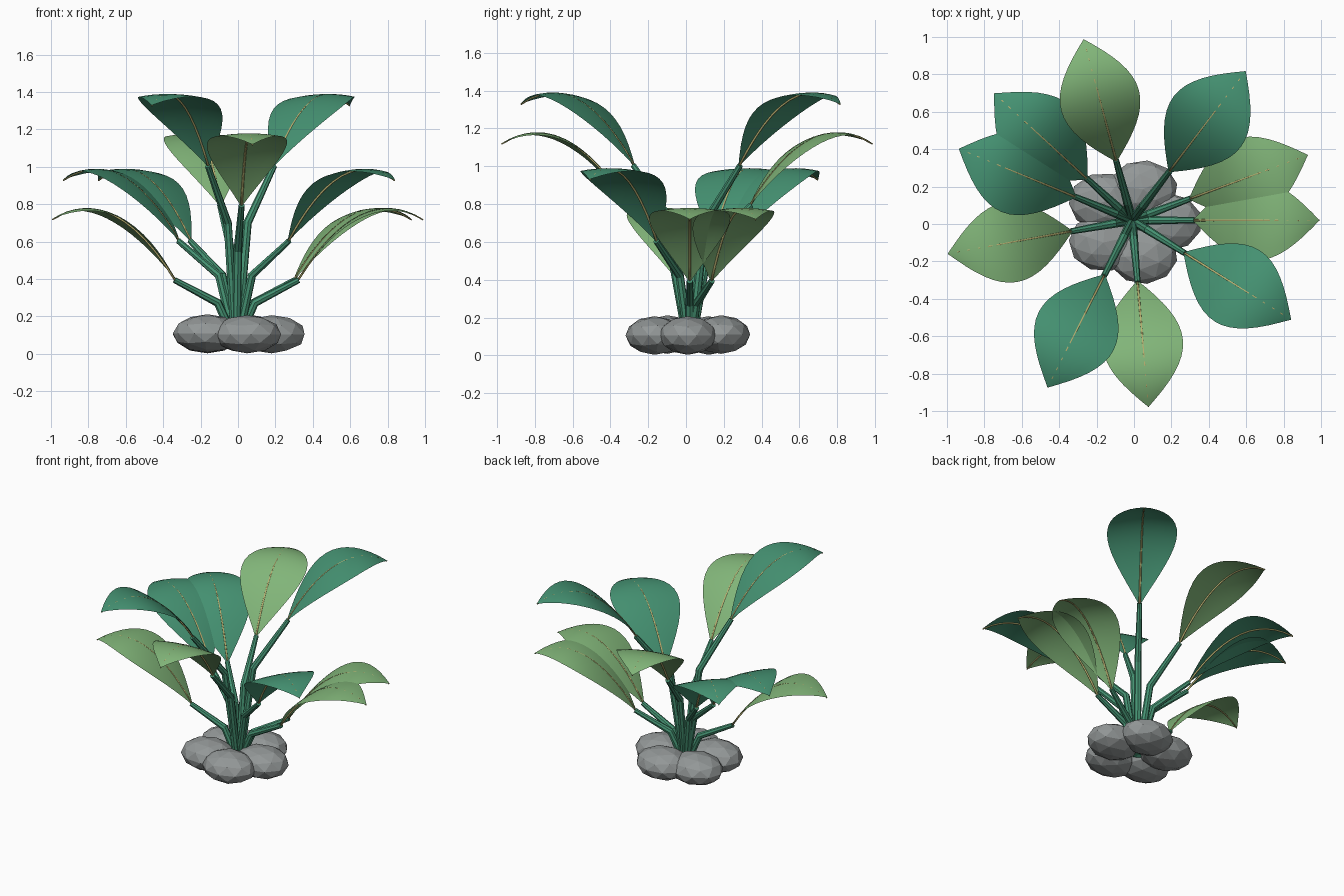
import bpy, bmesh, math
from mathutils import Vector, Matrix

if "Cube" in bpy.data.objects:
    bpy.data.objects.remove(bpy.data.objects["Cube"])

CX, CY = -0.01, 0.02      # point where all the stems meet


def material(name, rgb):
    m = bpy.data.materials.new(name)
    m.diffuse_color = (*rgb, 1)
    m.use_nodes = True
    m.node_tree.nodes["Principled BSDF"].inputs["Base Color"].default_value = m.diffuse_color
    return m


DARK = material("dark_green", (0.06, 0.29, 0.17))
LIGHT = material("light_green", (0.22, 0.46, 0.19))
RIB = material("rib_yellow", (0.50, 0.45, 0.17))
STONE = material("stone_grey", (0.29, 0.31, 0.31))


def add_object(name, bm, mat, smooth):
    me = bpy.data.meshes.new(name)
    bm.to_mesh(me)
    bm.free()
    for p in me.polygons:
        p.use_smooth = smooth
    me.materials.append(mat)
    ob = bpy.data.objects.new(name, me)
    bpy.context.collection.objects.link(ob)
    return ob


def place(bm, angle):
    m = Matrix.Translation((CX, CY, 0)) @ Matrix.Rotation(math.radians(angle), 4, 'Z')
    bm.transform(m)


def tube(points, radii, sides):
    """Tapered tube along a path lying in the xz plane."""
    bm = bmesh.new()
    pts = [Vector(p) for p in points]
    rings = []
    for i, (p, r) in enumerate(zip(pts, radii)):
        t = (pts[min(i + 1, len(pts) - 1)] - pts[max(i - 1, 0)]).normalized()
        side = Vector((0, 1, 0))
        up = t.cross(side)
        rings.append([bm.verts.new(p + r * (math.cos(a) * side + math.sin(a) * up))
                      for a in (2 * math.pi * k / sides for k in range(sides))])
    for a, b in zip(rings, rings[1:]):
        for k in range(sides):
            n = (k + 1) % sides
            bm.faces.new((a[k], a[n], b[n], b[k]))
    bm.faces.new(rings[0])
    bm.faces.new(rings[-1])
    bmesh.ops.recalc_face_normals(bm, faces=bm.faces)
    return bm


def spine(t, h):
    """Arching midline of a leaf: radius and height at t = 0..1."""
    return 0.325 + 0.675 * t, h + 1.083 * t - 0.752 * t * t


def leaf(name, angle, h, mat, half_width, n=16, m=8):
    # blade: pointed oval, arched along its length and slightly across
    bm = bmesh.new()
    rows = []
    for i in range(n + 1):
        t = i / n
        x, z = spine(t, h)
        w = half_width * max(math.sin(math.pi * t), 0.01) ** 0.95
        rows.append([bm.verts.new((x, w * s, z - 0.02 * s * s * math.sin(math.pi * t)))
                     for s in (2 * j / m - 1 for j in range(m + 1))])
    for a, b in zip(rows, rows[1:]):
        for j in range(m):
            bm.faces.new((a[j], b[j], b[j + 1], a[j + 1]))
    place(bm, angle)
    add_object(name + "_blade", bm, mat, True)

    # midrib under the blade
    path = []
    for i in range(13):
        x, z = spine(i / 12, h)
        path.append((x, 0, z - 0.004))
    bm = tube(path, [0.007 - 0.003 * i / 12 for i in range(13)], 6)
    place(bm, angle)
    add_object(name + "_rib", bm, RIB, True)

    # bent stem
    bm = tube([(0.012, 0, 0.08), (0.1, 0, 0.7 * h), (0.335, 0, h + 0.005)],
              [0.024, 0.023, 0.016], 8)
    place(bm, angle)
    add_object(name + "_stem", bm, DARK, False)


# leaves: (angle, height of leaf base)
for i, (a, h) in enumerate([(52.7, 1.0), (243.2, 1.0), (137.4, 0.6), (157.6, 0.6), (328, 0.6)]):
    leaf(f"dark_leaf_{i + 1}", a, h, DARK, 0.225)
for i, (a, h) in enumerate([(105, 0.79), (275, 0.79), (0, 0.39), (20.4, 0.39), (190.3, 0.39)]):
    leaf(f"light_leaf_{i + 1}", a, h, LIGHT, 0.215)

# ring of flattened, faceted stones
for i in range(5):
    a = math.radians(72 * i)
    bm = bmesh.new()
    bmesh.ops.create_icosphere(bm, subdivisions=2, radius=1)
    bm.transform(Matrix.Rotation(0.5 * i, 4, 'Z'))
    bm.transform(Matrix.Diagonal((0.185, 0.155, 0.102, 1)))
    bm.transform(Matrix.Translation((CX + 0.19 * math.cos(a), CY - 0.01 + 0.185 * math.sin(a), 0.105)))
    bm.transform(Matrix.Translation((0, 0, 0.005 * (i % 2))))
    zmin = min(v.co.z for v in bm.verts)
    if zmin < 0:
        bm.transform(Matrix.Translation((0, 0, -zmin)))
    add_object(f"stone_{i + 1}", bm, STONE, False)
